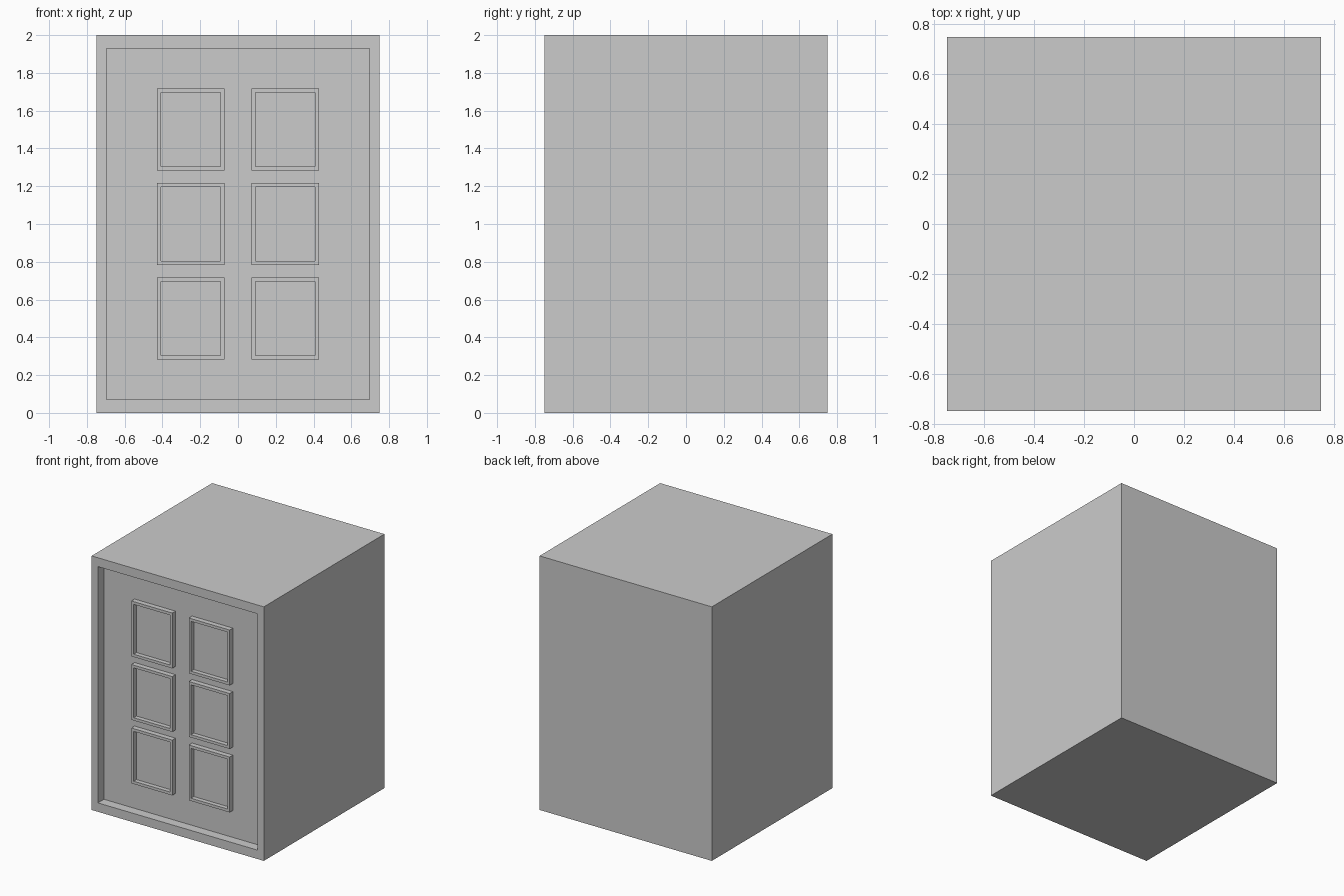
import bpy, bmesh

if "Cube" in bpy.data.objects:
    bpy.data.objects.remove(bpy.data.objects["Cube"])

FRONT = -0.75
FLOOR = FRONT + 0.075      # recess back plane
RAISED = FRONT + 0.035     # front of the panel frames


def stepped_block(name, cx, cz, rings):
    """Bridge nested rectangles (half width, half height, y) and cap both ends."""
    bm = bmesh.new()
    loops = []
    for hw, hh, y in rings:
        loops.append([bm.verts.new((cx + sx * hw, y, cz + sz * hh))
                      for sx, sz in ((-1, -1), (1, -1), (1, 1), (-1, 1))])
    for a, b in zip(loops, loops[1:]):
        for i in range(4):
            j = (i + 1) % 4
            bm.faces.new((a[i], a[j], b[j], b[i]))
    bm.faces.new(loops[0])
    bm.faces.new(loops[-1])
    bmesh.ops.recalc_face_normals(bm, faces=bm.faces)
    mesh = bpy.data.meshes.new(name)
    bm.to_mesh(mesh)
    bm.free()
    obj = bpy.data.objects.new(name, mesh)
    bpy.context.collection.objects.link(obj)
    return obj


# Cabinet body with a recessed front
stepped_block("cabinet_body", 0, 1, [
    (0.75, 1.0, 0.75), (0.75, 1.0, FRONT),
    (0.695, 0.93, FRONT), (0.695, 0.93, FLOOR)])

# Six raised panels, each with a thin rim and sunken centre
for row, z in enumerate((0.5, 1.0, 1.5)):
    for side, x in (("left", -0.25), ("right", 0.25)):
        stepped_block(f"panel_{side}_{row + 1}", x, z, [
            (0.178, 0.218, FLOOR), (0.178, 0.218, RAISED),
            (0.158, 0.196, RAISED), (0.158, 0.196, FLOOR - 0.005)])
